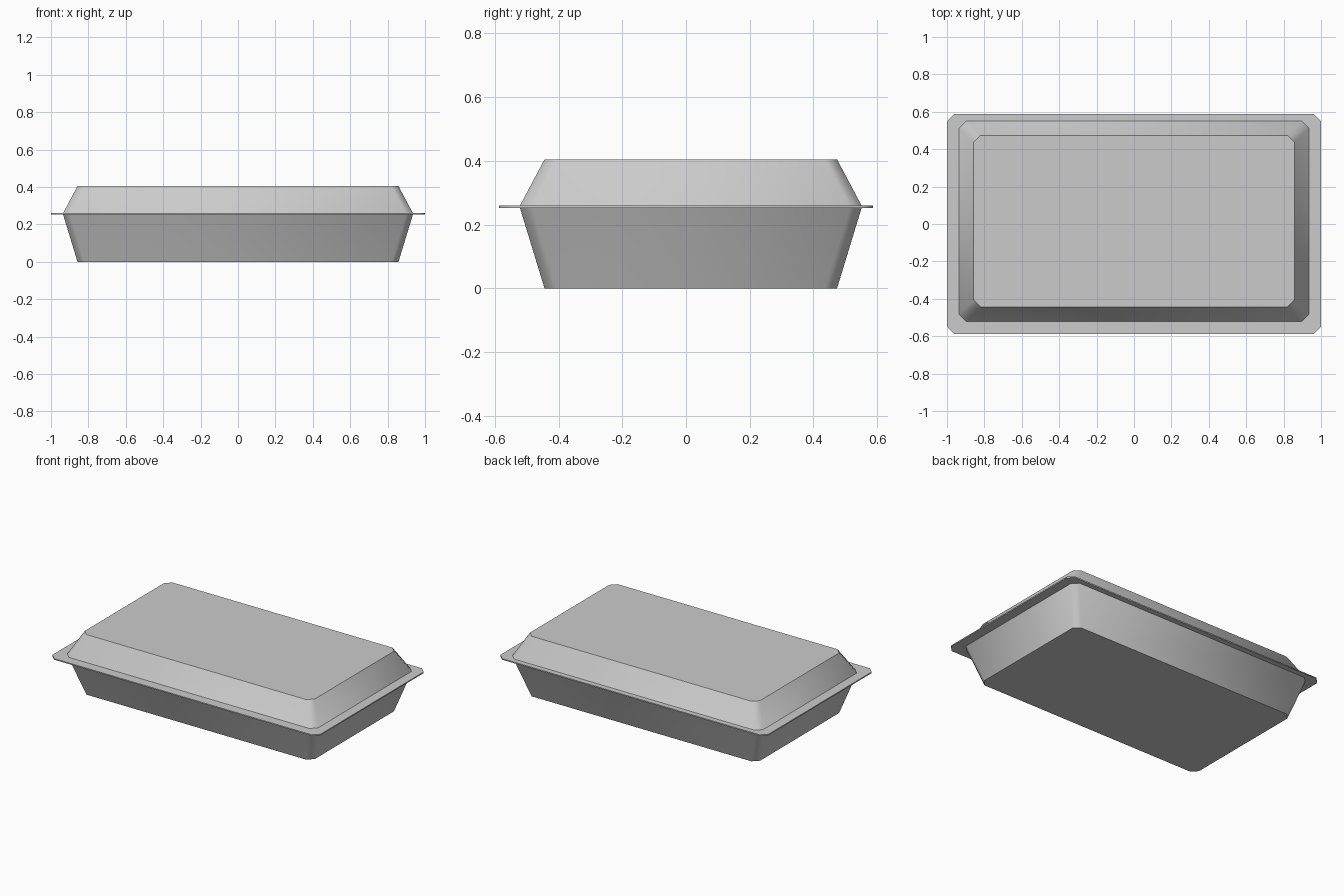
import bpy, bmesh, math

if "Cube" in bpy.data.objects:
    bpy.data.objects.remove(bpy.data.objects["Cube"], do_unlink=True)

# Single plain grey
grey = bpy.data.materials.new("plain_grey")
grey.use_nodes = True
colour = (0.6, 0.6, 0.6, 1)
grey.diffuse_color = colour
grey.node_tree.nodes["Principled BSDF"].inputs["Base Color"].default_value = colour


def outline(bm, hx, hy, yc, z, c=0.038):
    """Ring of a rectangle with clipped corners, counter-clockwise."""
    pts = [(hx, -hy + c), (hx, hy - c), (hx - c, hy), (-hx + c, hy),
           (-hx, hy - c), (-hx, -hy + c), (-hx + c, -hy), (hx - c, -hy)]
    return [bm.verts.new((x, y + yc, z)) for x, y in pts]


def loft(name, lower, upper, cap_bottom, cap_top):
    """Tapered wall between two clipped rectangles."""
    bm = bmesh.new()
    a, b = outline(bm, *lower), outline(bm, *upper)
    n = len(a)
    for i in range(n):
        j = (i + 1) % n
        bm.faces.new((a[i], a[j], b[j], b[i]))
    if cap_bottom:
        bm.faces.new(a[::-1])
    if cap_top:
        bm.faces.new(b)
    mesh = bpy.data.meshes.new(name)
    bm.to_mesh(mesh)
    bm.free()
    mesh.materials.append(grey)
    obj = bpy.data.objects.new(name, mesh)
    bpy.context.collection.objects.link(obj)
    # Soft corners, crisp rims
    bpy.ops.object.select_all(action='DESELECT')
    obj.select_set(True)
    bpy.context.view_layer.objects.active = obj
    bpy.ops.object.shade_smooth_by_angle(angle=math.radians(50))
    return obj


SHIFT = 0.015
END = (0.858, 0.459, SHIFT)     # footprint of base and lid top
RIM = (0.935, 0.536, SHIFT)     # footprint at the flange

# Tray, flange and lid
loft("tray", (*END, 0.0), (*RIM, 0.252), True, False)
loft("flange", (1.0, 0.587, 0.0, 0.252), (1.0, 0.587, 0.0, 0.26), True, True)
loft("lid", (*RIM, 0.26), (*END, 0.405), False, True)
